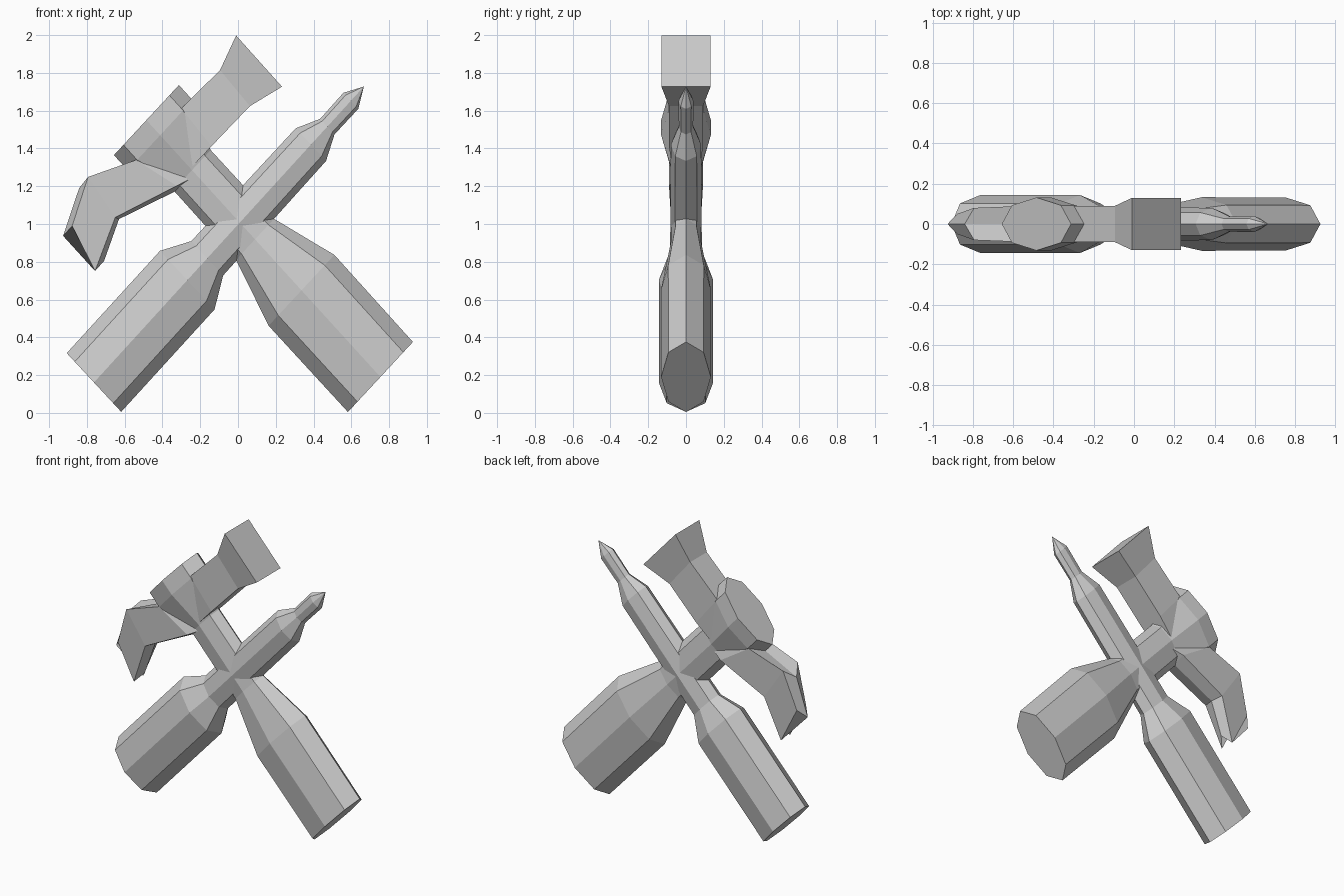
import bpy, bmesh
from math import sin, cos, pi

if "Cube" in bpy.data.objects:
    bpy.data.objects.remove(bpy.data.objects["Cube"])


def loft(name, rings):
    """Skin a list of equal-length point rings and close both ends."""
    bm = bmesh.new()
    vs = [[bm.verts.new(p) for p in ring] for ring in rings]
    n = len(vs[0])
    for a, b in zip(vs, vs[1:]):
        for i in range(n):
            j = (i + 1) % n
            bm.faces.new((a[i], a[j], b[j], b[i]))
    bm.faces.new(vs[0])
    bm.faces.new(vs[-1])
    bmesh.ops.remove_doubles(bm, verts=bm.verts, dist=0.0005)
    bmesh.ops.recalc_face_normals(bm, faces=bm.faces)
    me = bpy.data.meshes.new(name)
    bm.to_mesh(me)
    bm.free()
    ob = bpy.data.objects.new(name, me)
    bpy.context.collection.objects.link(ob)
    return ob


def octagon_shaft(name, c, d, p, depth, stations):
    """Flattened octagonal bar from c along d; p spans its width, y its depth."""
    rings = []
    for t, r in stations:
        ring = []
        for k in range(8):
            w, y = r * cos(k * pi / 4), r * depth * sin(k * pi / 4)
            ring.append((c[0] + d[0] * t + p[0] * w, y, c[1] + d[1] * t + p[1] * w))
        rings.append(ring)
    return loft(name, rings)


# Screwdriver: grip, neck, collar, blade and point
octagon_shaft("screwdriver", (-0.7625, 0.161), (0.674, 0.739), (0.68, -0.733), 0.68,
              [(0, .212), (.733, .212), (.89, .124), (1.704, .118),
               (1.833, .056), (2.018, .058), (2.12, .0001)])

# Hammer handle with flared top
octagon_shaft("hammer_handle", (0.754, 0.19), (-0.674, 0.74), (0.68, 0.733), 0.52,
              [(0, .253), (.62, .256), (.985, .148), (1.48, .145),
               (1.73, .253), (1.838, .253)])

# Striking head: rectangular neck widening to the face
head = [((-.44, 1.46), (-.27, 1.275), .07), ((-.30, 1.612), (-.14, 1.412), .09),
        ((-.095, 1.815), (.063, 1.624), .09), ((-.01, 1.998), (.233, 1.727), .13)]
loft("hammer_face", [[(a[0], -w, a[1]), (b[0], -w, b[1]), (b[0], w, b[1]), (a[0], w, a[1])]
                     for a, b, w in head])

# Claw: bent bar, each ring = outer ridge, outer edge, inner edge, inner ridge, half depth
claw = [((-.45, 1.37), (-.45, 1.37), (-.25, 1.24), (-.25, 1.235), .06),
        ((-.54, 1.339), (-.54, 1.339), (-.325, 1.202), (-.328, 1.175), .09),
        ((-.841, 1.19), (-.794, 1.249), (-.65, 1.035), (-.63, 1.026), .08),
        ((-.926, .937), (-.878, .99), (-.757, .751), (-.709, .804), .05)]
loft("hammer_claw", [[(o[0], 0, o[1]), (a[0], -w, a[1]), (b[0], -w, b[1]),
                      (i[0], 0, i[1]), (b[0], w, b[1]), (a[0], w, a[1])]
                     for o, a, b, i, w in claw])
